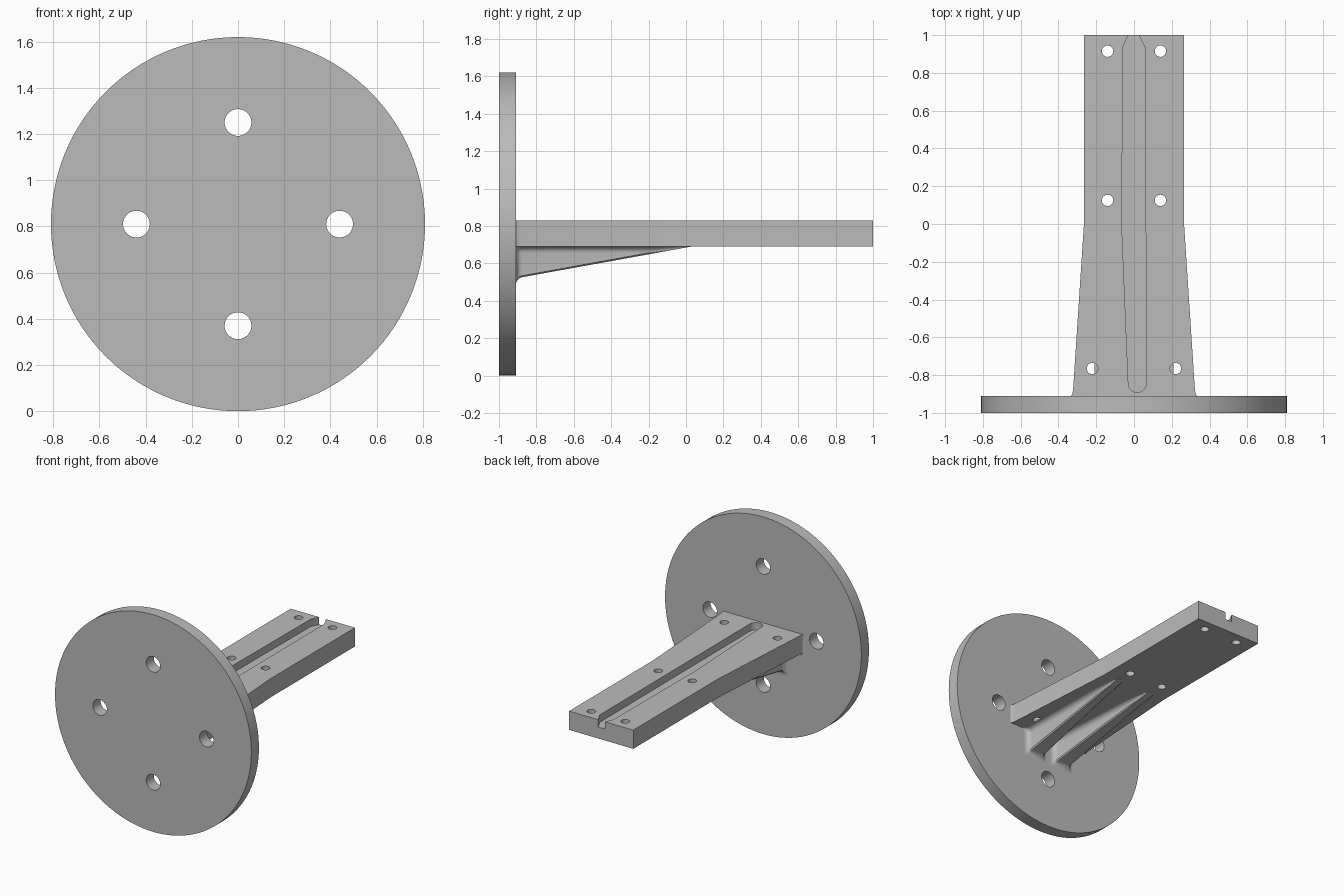
import bpy, bmesh, math
from mathutils import Matrix, Vector

cube = bpy.data.objects.get("Cube")
if cube:
    bpy.data.objects.remove(cube, do_unlink=True)

grey = bpy.data.materials.new("plain grey")
grey.use_nodes = True
COLOUR = (0.5, 0.5, 0.5, 1)
grey.diffuse_color = COLOUR
grey.node_tree.nodes["Principled BSDF"].inputs["Base Color"].default_value = COLOUR

PLATE_Y, PLATE_Z, PLATE_R = -0.91, 0.81, 0.81
ARM_BOTTOM, ARM_TOP = 0.69, 0.83
FILLET = 0.035


def finish(bm, name):
    bmesh.ops.recalc_face_normals(bm, faces=bm.faces[:])
    mesh = bpy.data.meshes.new(name)
    bm.to_mesh(mesh)
    bm.free()
    obj = bpy.data.objects.new(name, mesh)
    bpy.context.collection.objects.link(obj)
    mesh.materials.append(grey)
    return obj


def add_cylinder(bm, centre, radius, depth, axis, sides):
    turn = Matrix.Rotation(math.pi / 2, 4, 'X') if axis == 'Y' else Matrix()
    bmesh.ops.create_cone(bm, cap_ends=True, segments=sides, radius1=radius,
                          radius2=radius, depth=depth,
                          matrix=Matrix.Translation(centre) @ turn)


def add_prism(bm, outline, z0, z1):
    face = bm.faces.new([bm.verts.new((x, y, z0)) for x, y in outline])
    top = bmesh.ops.extrude_face_region(bm, geom=[face])["geom"]
    bmesh.ops.translate(bm, vec=(0, 0, z1 - z0),
                        verts=[v for v in top if isinstance(v, bmesh.types.BMVert)])


def cut(obj, cutter):
    mod = obj.modifiers.new("cut", 'BOOLEAN')
    mod.operation, mod.solver, mod.object = 'DIFFERENCE', 'EXACT', cutter
    bpy.context.view_layer.objects.active = obj
    bpy.ops.object.modifier_apply(modifier=mod.name)
    bpy.data.objects.remove(cutter, do_unlink=True)


def smooth(obj):
    bpy.ops.object.select_all(action='DESELECT')
    obj.select_set(True)
    bpy.context.view_layer.objects.active = obj
    bpy.ops.object.shade_smooth_by_angle(angle=math.radians(30))


# Round mounting plate with four bolt holes
bm = bmesh.new()
add_cylinder(bm, (0, -0.955, PLATE_Z), PLATE_R, 0.09, 'Y', 128)
plate = finish(bm, "mounting_plate")
bm = bmesh.new()
for i in range(4):
    a = i * math.pi / 2
    add_cylinder(bm, (0.44 * math.cos(a), -0.955, PLATE_Z + 0.44 * math.sin(a)),
                 0.058, 0.3, 'Y', 40)
cut(plate, finish(bm, "plate_hole_cutter"))
smooth(plate)

# Tapered arm, flaring slightly where it meets the plate
half = [(0.265, 1), (0.265, 0.03), (0.26 + 0.005, 0.0), (0.322, -0.87)]
half += [(0.324 + 0.012 * (1 - math.cos(t)), -0.88 - 0.03 * math.sin(t))
         for t in (0.3, 0.7, 1.1, math.pi / 2)]
half.append((0.336, -0.93))
bm = bmesh.new()
add_prism(bm, half + [(-x, y) for x, y in reversed(half)], ARM_BOTTOM, ARM_TOP)
arm = finish(bm, "arm")

# Screw holes through the arm
bm = bmesh.new()
for x, y in ((0.14, 0.915), (0.14, 0.125), (0.22, -0.765)):
    for side in (-1, 1):
        add_cylinder(bm, (side * x, y, 0.76), 0.03, 0.4, 'Z', 32)
cut(arm, finish(bm, "arm_hole_cutter"))

# Cable groove in the top, rounded at the plate and narrowed at the free end
groove = [(0.06, 0.93), (0.025, 1.0), (0.025, 1.05), (-0.03, 1.05),
          (-0.03, 1.0), (-0.058, 0.94), (-0.065, 0.0)]
groove += [(0.017 - 0.047 * math.cos(t), -0.845 - 0.047 * math.sin(t))
           for t in (math.pi * i / 12 for i in range(13))]
bm = bmesh.new()
add_prism(bm, groove, ARM_TOP - 0.055, ARM_TOP + 0.1)
cut(arm, finish(bm, "groove_cutter"))
smooth(arm)


# Ribs under the arm: lofted sections with fillets to arm and plate
def rib_section(y):
    k = max(0.0, min(1.0, (0.03 - y) / 0.94))       # 0 at the tip, 1 at the plate
    centre, width = 0.138 - 0.023 * k, 0.025 + 0.035 * k
    low = ARM_BOTTOM - 0.17 * k
    gap = min(1.0, max(0.0, (y - PLATE_Y) / FILLET))
    flare = FILLET * (1 - math.sqrt(1 - (1 - gap) ** 2))
    low, width = low - flare, width + flare
    r = min(FILLET, ARM_BOTTOM - low)
    edge = min(0.008, r * 0.3)
    side = [(width - edge, low), (width, low + edge)]
    for i in range(7):
        t = math.pi / 2 * i / 6
        side.append((width + r * (1 - math.cos(t)), ARM_BOTTOM - r + r * math.sin(t)))
    side.append((width + r, ARM_BOTTOM + 0.01))
    ring = side + [(-x, z) for x, z in reversed(side)]
    return [Vector((centre + x, y, z)) for x, z in ring]


stations = [PLATE_Y - 0.01] + [PLATE_Y + FILLET * (1 - math.cos(math.pi / 2 * i / 6))
                               for i in range(7)]
stations += [-0.7, -0.45, -0.2, -0.1, -0.04, 0.0, 0.025]
for name, side in (("left_rib", 1), ("right_rib", -1)):
    bm = bmesh.new()
    rings = []
    for y in stations:
        rings.append([bm.verts.new((side * p.x, p.y, p.z)) for p in rib_section(y)])
    for a, b in zip(rings, rings[1:]):
        for i in range(len(a)):
            j = (i + 1) % len(a)
            bm.faces.new((a[i], a[j], b[j], b[i]))
    bm.faces.new(rings[0])
    bm.faces.new(rings[-1])
    smooth(finish(bm, name))
